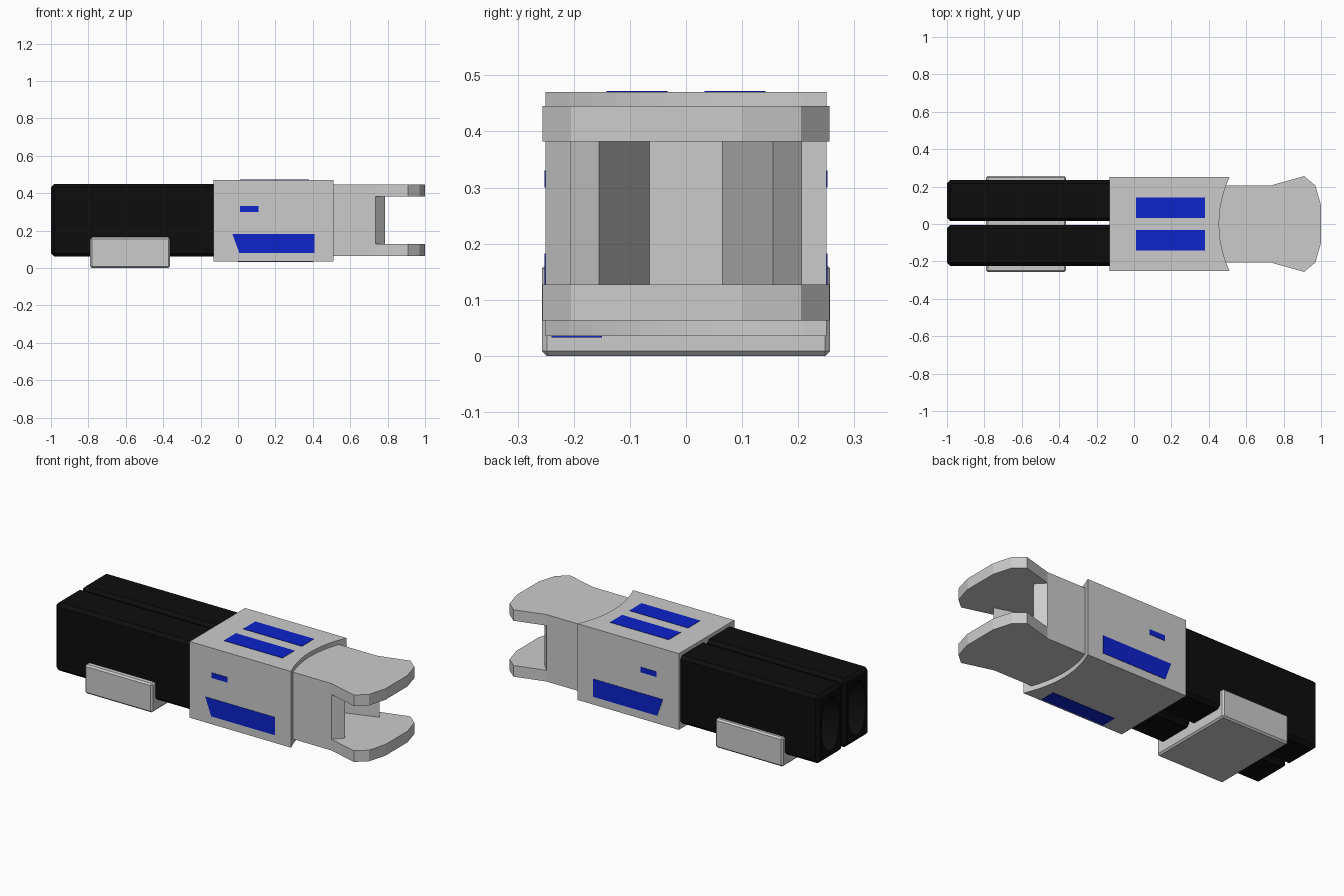
import bpy, bmesh, math

if "Cube" in bpy.data.objects:
    bpy.data.objects.remove(bpy.data.objects["Cube"])


def material(name, rgb):
    m = bpy.data.materials.new(name)
    m.diffuse_color = (*rgb, 1)
    m.use_nodes = True
    m.node_tree.nodes["Principled BSDF"].inputs["Base Color"].default_value = m.diffuse_color
    return m


BLACK = material("black", (0.004, 0.004, 0.004))
BLUE = material("blue", (0.004, 0.016, 0.6))


def prism(name, pts, lo, hi, axis="z", mat=None, bevel=0):
    """Extrude a 2D outline between lo and hi along an axis."""
    place = {
        "x": lambda p, d: (d, p[0], p[1]),
        "y": lambda p, d: (p[0], d, p[1]),
        "z": lambda p, d: (p[0], p[1], d),
    }[axis]
    bm = bmesh.new()
    a = [bm.verts.new(place(p, lo)) for p in pts]
    b = [bm.verts.new(place(p, hi)) for p in pts]
    n = len(pts)
    bm.faces.new(a)
    bm.faces.new(b)
    for i in range(n):
        bm.faces.new((a[i], a[(i + 1) % n], b[(i + 1) % n], b[i]))
    bmesh.ops.recalc_face_normals(bm, faces=bm.faces)
    if bevel:
        bmesh.ops.bevel(bm, geom=bm.edges[:], offset=bevel, segments=1, affect="EDGES")
    me = bpy.data.meshes.new(name)
    bm.to_mesh(me)
    bm.free()
    ob = bpy.data.objects.new(name, me)
    bpy.context.collection.objects.link(ob)
    if mat:
        me.materials.append(mat)
    return ob


def rect(u0, v0, u1, v1):
    return [(u0, v0), (u1, v0), (u1, v1), (u0, v1)]


# Main housing with a concave front end
arc = []
for i in range(13):
    y = -0.25 + 0.5 * i / 12
    arc.append((0.455 + 0.055 * (y / 0.25) ** 2, y))
prism("housing", [(-0.13, -0.25)] + arc + [(-0.13, 0.25)], 0.035, 0.47)

# Flared jaw plates, lower and upper
half = [(0.3, 0.207), (0.735, 0.207), (0.91, 0.256), (0.97, 0.205), (1.0, 0.1)]
plate = half + [(x, -y) for x, y in reversed(half)]
prism("lower_jaw", plate, 0.063, 0.127)
prism("upper_jaw", plate, 0.382, 0.445)

# Core between the jaws: two prongs around a tapered socket
half = [(0.3, 0.207), (0.735, 0.207), (0.785, 0.155), (0.5, 0.065)]
prism("jaw_core", half + [(x, -y) for x, y in reversed(half)], 0.127, 0.382)

# Twin black barrels with oval bores in the rear ends
for name, yc in (("left_barrel", 0.125), ("right_barrel", -0.115)):
    barrel = prism(name, rect(yc - 0.11, 0.06, yc + 0.11, 0.45), -1.0, -0.1,
                   "x", BLACK, 0.018)
    ring = [2 * math.pi * i / 32 for i in range(32)]
    cutter = prism("bore_cutter", [(yc + 0.08 * math.cos(t), 0.255 + 0.155 * math.sin(t))
                                   for t in ring], -1.1, -0.75, "x", BLACK)
    cutter.hide_render = True
    mod = barrel.modifiers.new("bore", "BOOLEAN")
    mod.operation = "DIFFERENCE"
    mod.solver = "EXACT"
    mod.object = cutter
    bpy.context.view_layer.objects.active = barrel
    bpy.ops.object.modifier_apply(modifier="bore")
    bpy.data.objects.remove(cutter)

# Saddle block under the barrels
prism("saddle_block", rect(-0.79, -0.257, -0.363, 0.257), 0.0, 0.165, bevel=0.009)

# Blue panels on top and underneath
for y0, y1 in ((0.033, 0.142), (-0.142, -0.033)):
    prism("top_panel", rect(0.01, y0, 0.38, y1), 0.46, 0.472, mat=BLUE)
prism("bottom_panel", rect(0.0, -0.24, 0.4, -0.15), 0.033, 0.045, mat=BLUE)

# Blue panels on both sides
for s in (-1, 1):
    prism("side_panel", [(-0.03, 0.182), (0.41, 0.182), (0.41, 0.08), (0.007, 0.08)],
          s * 0.24, s * 0.252, "y", BLUE)
    prism("side_marker", rect(0.01, 0.3, 0.11, 0.33), s * 0.24, s * 0.252, "y", BLUE)
